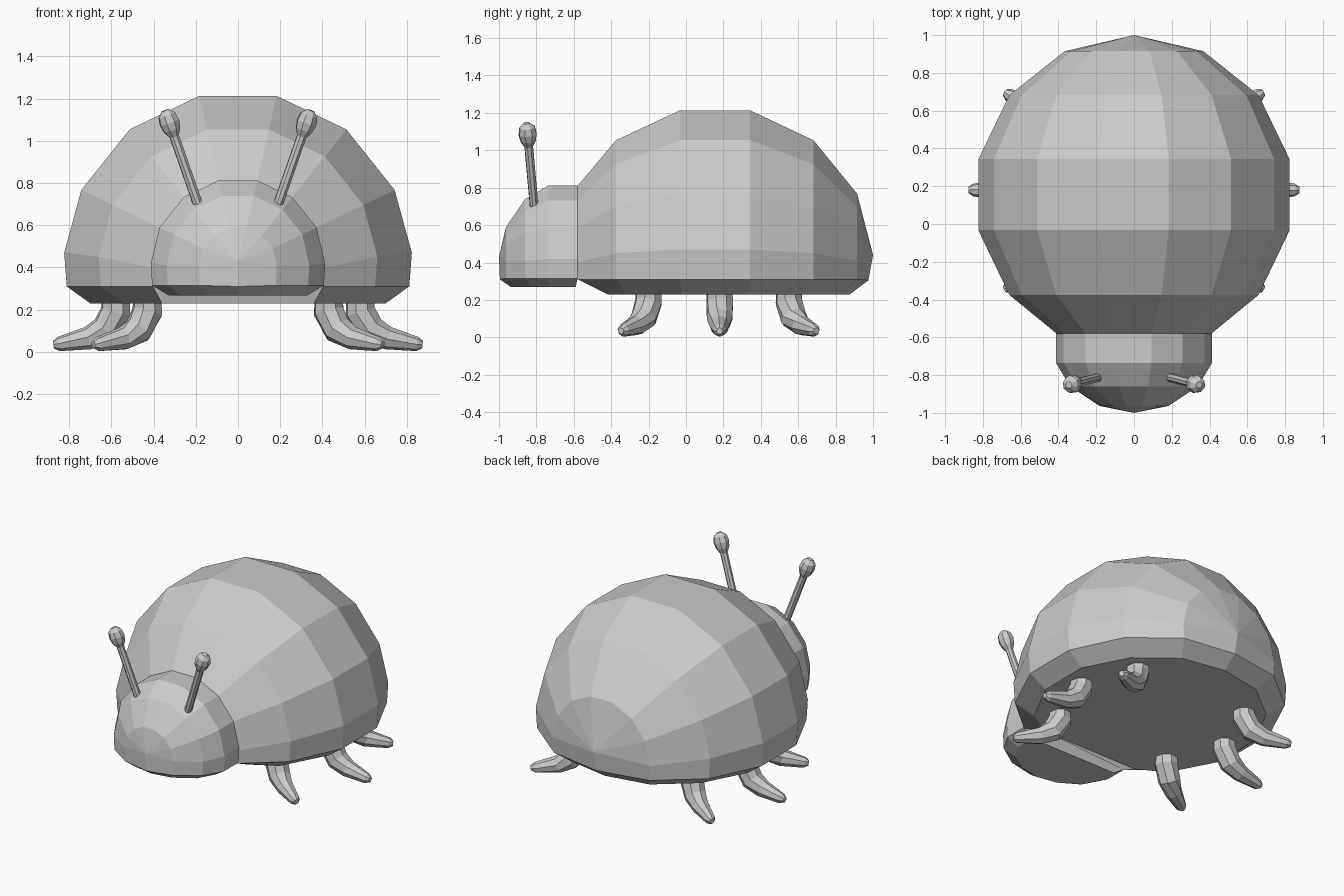
import bpy, bmesh, math
from mathutils import Vector

if "Cube" in bpy.data.objects:
    bpy.data.objects.remove(bpy.data.objects["Cube"])

grey = bpy.data.materials.new("plain grey")
grey.diffuse_color = (0.6, 0.6, 0.6, 1)
grey.use_nodes = True
grey.node_tree.nodes["Principled BSDF"].inputs["Base Color"].default_value = grey.diffuse_color


def finish(name, bm):
    bmesh.ops.remove_doubles(bm, verts=bm.verts, dist=0.0005)
    bmesh.ops.recalc_face_normals(bm, faces=bm.faces)
    me = bpy.data.meshes.new(name)
    bm.to_mesh(me)
    bm.free()
    me.materials.append(grey)
    ob = bpy.data.objects.new(name, me)
    bpy.context.collection.objects.link(ob)
    return ob


def dome(name, rings, pole, rim_pole, floor_pole, rim_z, floor_z, zc=0.41):
    """Faceted half-round shell along y with a bevelled flat underside.
    rings: (y, radius, side z, floor y, floor half-width)"""
    bm = bmesh.new()
    rows = []
    for y, r, side, fy, fx in rings:
        pts = [(-fx, fy, floor_z), (-r * 0.985, y, rim_z), (-r, y, side)]
        for i in range(-5, 6, 2):
            a = math.radians(i * 180 / 14)
            pts.append((r * math.sin(a), y, zc + r * math.cos(a)))
        pts += [(r, y, side), (r * 0.985, y, rim_z), (fx, fy, floor_z)]
        rows.append([bm.verts.new(p) for p in pts])
    for a, b in zip(rows, rows[1:]):
        for i in range(len(a) - 1):
            bm.faces.new((a[i], a[i + 1], b[i + 1], b[i]))
    # pointed end: fan to the pole, then rim and underside
    last = rows[-1]
    p, q, f = (bm.verts.new(v) for v in (pole, rim_pole, floor_pole))
    for i in range(2, 9):
        bm.faces.new((last[i], last[i + 1], p))
    for i, j in ((2, 1), (9, 10)):
        bm.faces.new((last[i], last[j], q, p))
    for i, j in ((1, 0), (10, 11)):
        bm.faces.new((last[i], last[j], f, q))
    bm.faces.new([r[0] for r in rows] + [f] + [r[-1] for r in reversed(rows)])
    bm.faces.new(rows[0])
    return finish(name, bm)


def tube(name, path, sides=8):
    """Closed tube through (x, y, z, radius) points."""
    bm = bmesh.new()
    pts = [Vector(p[:3]) for p in path]
    rows = []
    for i, p in enumerate(pts):
        d = (pts[min(i + 1, len(pts) - 1)] - pts[max(i - 1, 0)]).normalized()
        u = d.cross(Vector((0.3, 1, 0))).normalized()
        v = d.cross(u)
        rows.append([bm.verts.new(p + path[i][3] * (
            u * math.cos(k * math.tau / sides) + v * math.sin(k * math.tau / sides)))
            for k in range(sides)])
    for a, b in zip(rows, rows[1:]):
        for k in range(sides):
            n = (k + 1) % sides
            bm.faces.new((a[k], a[n], b[n], b[k]))
    bm.faces.new(rows[0])
    bm.faces.new(rows[-1])
    return finish(name, bm)


# Shell: front cut to back tip
dome("body_shell", [
    (-0.58, 0.41, 0.40, -0.42, 0.36),
    (-0.375, 0.66, 0.45, -0.32, 0.54),
    (-0.033, 0.824, 0.47, -0.02, 0.70),
    (0.343, 0.824, 0.47, 0.33, 0.70),
    (0.682, 0.66, 0.45, 0.62, 0.55),
    (0.915, 0.367, 0.41, 0.82, 0.30)],
    (0, 1.0, 0.44), (0, 0.975, 0.305), (0, 0.875, 0.23), 0.31, 0.23)

# Head: neck to nose
dome("head", [
    (-0.58, 0.413, 0.42, -0.59, 0.33),
    (-0.735, 0.413, 0.42, -0.725, 0.33),
    (-0.86, 0.338, 0.41, -0.83, 0.27),
    (-0.963, 0.183, 0.41, -0.91, 0.14)],
    (0, -1.0, 0.43), (0, -0.995, 0.31), (0, -0.935, 0.268), 0.315, 0.268)

# Legs: hip height, bend and foot along an outward direction
leg_profile = [(0, 0.27, 0.07), (0, 0.19, 0.074), (0.05, 0.105, 0.07),
               (0.13, 0.065, 0.055), (0.27, 0.037, 0.034), (0.295, 0.034, 0.018)]
legs = [("front_leg", 0.43, -0.20, -30), ("middle_leg", 0.58, 0.18, 0),
        ("rear_leg", 0.43, 0.55, 30)]
for side, label in ((1, "right"), (-1, "left")):
    for name, x, y, ang in legs:
        c, s = math.cos(math.radians(ang)), math.sin(math.radians(ang))
        tube(f"{name}_{label}", [(side * (x + t * c), y + t * s, z, r)
                                 for t, z, r in leg_profile])
    # Antenna: thin stalk with a faceted bulb
    base, tip = Vector((0.19, -0.812, 0.70)), Vector((0.345, -0.852, 1.145))
    stalk = [(0, 0.024), (0.72, 0.024), (0.79, 0.042), (0.87, 0.05),
             (0.95, 0.043), (1.0, 0.018)]
    path = []
    for t, r in stalk:
        p = base.lerp(tip, t)
        path.append((side * p.x, p.y, p.z, r))
    tube(f"antenna_{label}", path)
